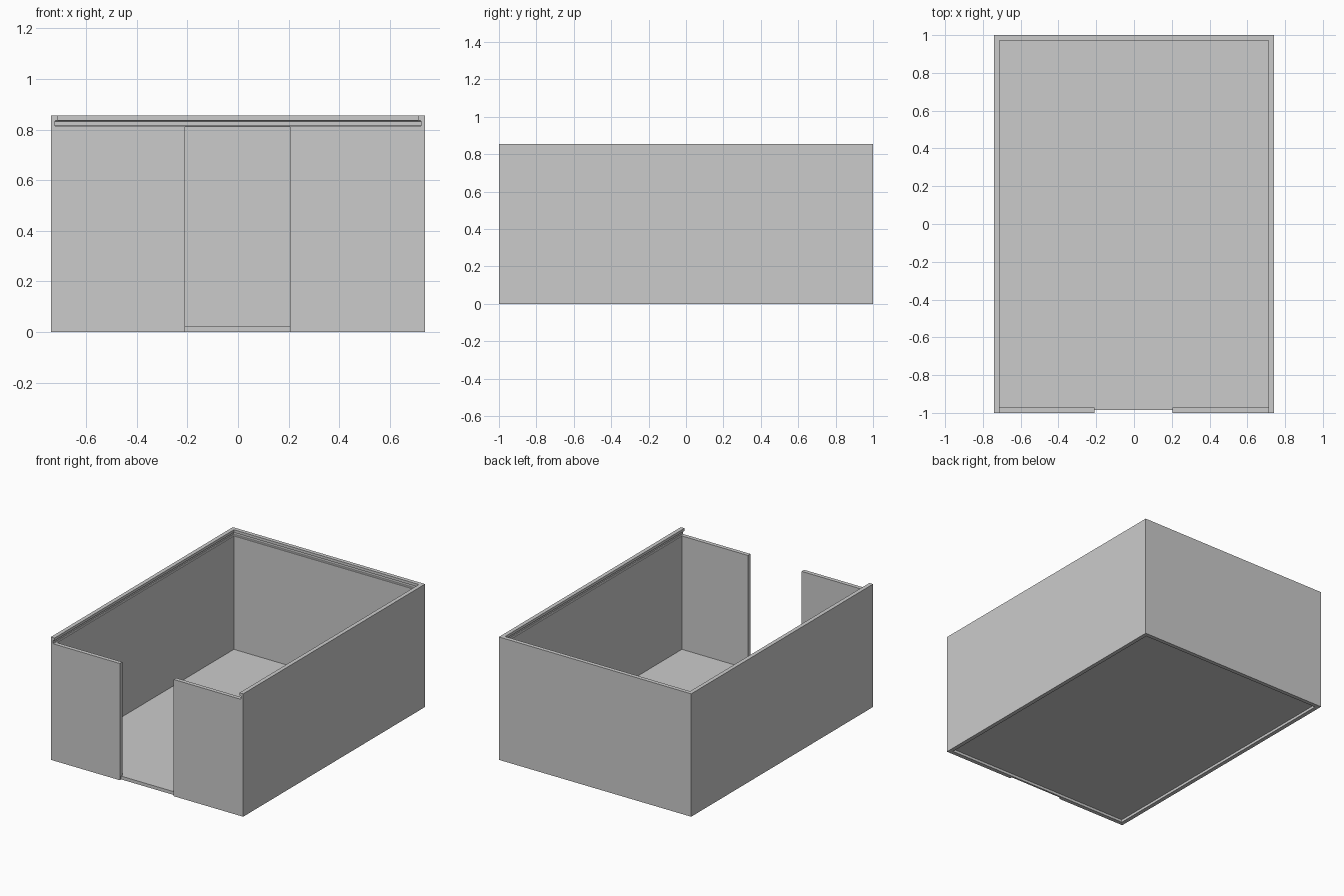
import bpy
import bmesh

cube = bpy.data.objects.get("Cube")
if cube:
    bpy.data.objects.remove(cube, do_unlink=True)

# Overall sizes
HALF_X, HALF_Y, HEIGHT = 0.74, 1.0, 0.855
WALL = 0.028
SLOT_LOW, SLOT_HIGH, SLOT_DEPTH = 0.812, 0.836, 0.016
FLOOR_TOP, FLOOR_BOTTOM = 0.023, 0.018
DOOR_LEFT, DOOR_RIGHT = 0.205, -0.21
DOOR_LIP = -0.985

grey = bpy.data.materials.new("plain grey")
grey.use_nodes = True
colour = (0.6, 0.6, 0.6, 1)
grey.diffuse_color = colour
grey.node_tree.nodes["Principled BSDF"].inputs["Base Color"].default_value = colour


def finish(name, bm):
    bmesh.ops.recalc_face_normals(bm, faces=bm.faces[:])
    mesh = bpy.data.meshes.new(name)
    bm.to_mesh(mesh)
    bm.free()
    mesh.materials.append(grey)
    obj = bpy.data.objects.new(name, mesh)
    bpy.context.collection.objects.link(obj)
    return obj


def box(name, low, high):
    bm = bmesh.new()
    bmesh.ops.create_cube(bm, size=1)
    for v in bm.verts:
        for i in range(3):
            v.co[i] = low[i] if v.co[i] < 0 else high[i]
    return finish(name, bm)


# Side and back walls: one section, with the lid slot, mitred round a U
c = 0.004
section = [
    (0, 0), (0, HEIGHT), (WALL, HEIGHT), (WALL, SLOT_HIGH),
    (SLOT_DEPTH + c, SLOT_HIGH), (SLOT_DEPTH, SLOT_HIGH - c),
    (SLOT_DEPTH, SLOT_LOW + c), (SLOT_DEPTH + c, SLOT_LOW),
    (WALL, SLOT_LOW), (WALL, 0),
]
bm = bmesh.new()
rings = []
for sx, back in ((-1, False), (-1, True), (1, True), (1, False)):
    rings.append([
        bm.verts.new((sx * (HALF_X - t), HALF_Y - t if back else -HALF_Y, z))
        for t, z in section
    ])
count = len(section)
for a, b in zip(rings, rings[1:]):
    for i in range(count):
        j = (i + 1) % count
        bm.faces.new((a[i], a[j], b[j], b[i]))
bm.faces.new(rings[0])
bm.faces.new(rings[-1])
finish("side_and_back_walls", bm)

# Front panels either side of the doorway, level with the slot floor
inner = HALF_X - WALL
for name, x0, x1 in (("front_panel_right", -inner, DOOR_RIGHT),
                     ("front_panel_left", DOOR_LEFT, inner)):
    box(name, (x0, -HALF_Y, 0), (x1, -HALF_Y + WALL, SLOT_LOW))

# Floor raised above the bottom rim, and the doorway sill
box("floor", (-inner, -HALF_Y + WALL, FLOOR_BOTTOM),
    (inner, HALF_Y - WALL, FLOOR_TOP))
box("door_sill", (DOOR_RIGHT, DOOR_LIP, 0),
    (DOOR_LEFT, -HALF_Y + WALL, FLOOR_TOP))
